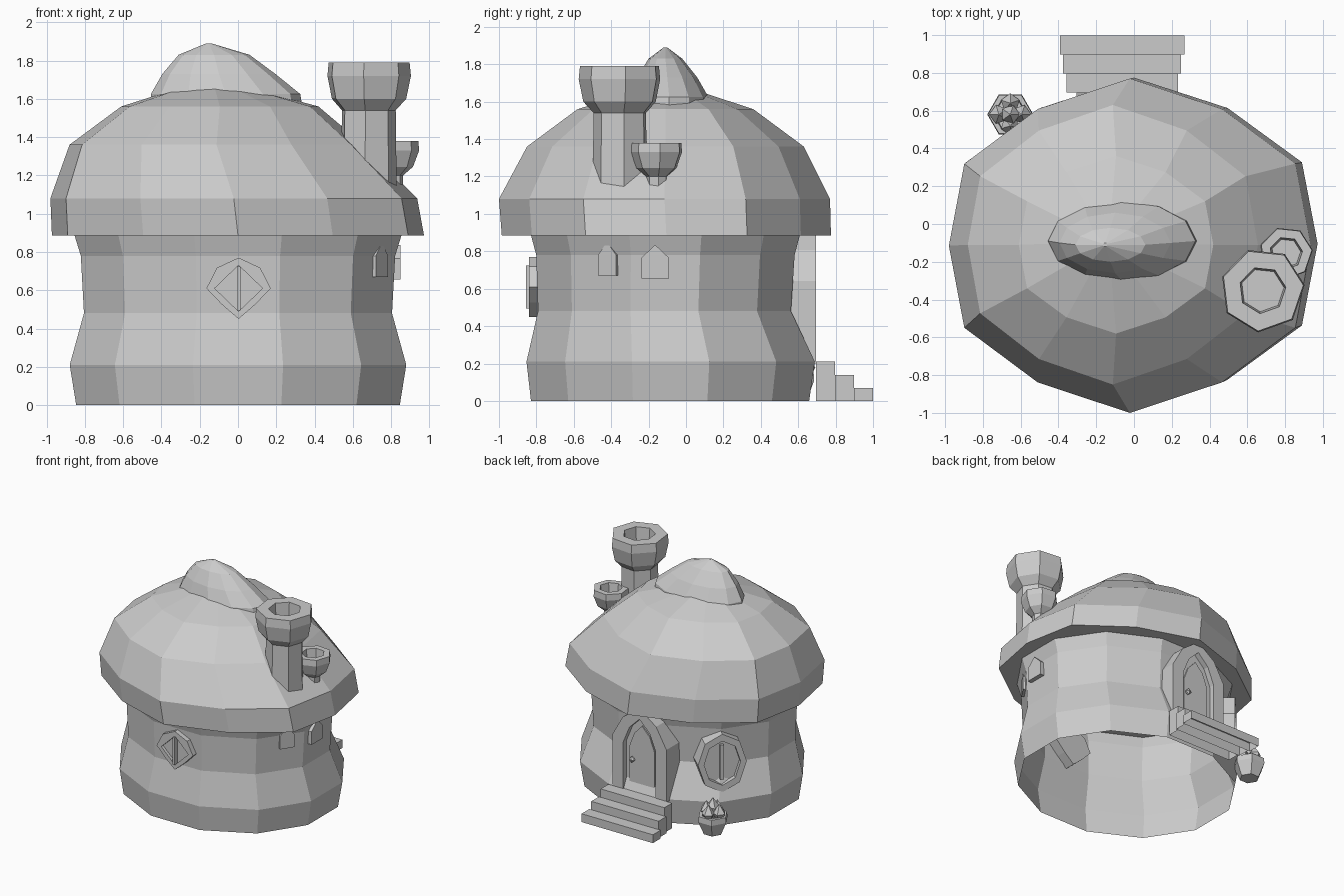
import bpy, bmesh, math
from math import sin, cos, pi, radians
from mathutils import Vector

cube = bpy.data.objects.get("Cube")
if cube:
    bpy.data.objects.remove(cube)

stone = bpy.data.materials.new("plain_grey")
stone.use_nodes = True
GREY = (0.6, 0.6, 0.6, 1)
stone.diffuse_color = GREY
stone.node_tree.nodes["Principled BSDF"].inputs["Base Color"].default_value = GREY


def loft(name, rings, start=True, end=True):
    """Skin a list of equal-length point loops, optionally capping the ends."""
    bm = bmesh.new()
    loops = [[bm.verts.new(p) for p in r] for r in rings]
    n = len(loops[0])
    for a, b in zip(loops, loops[1:]):
        for i in range(n):
            j = (i + 1) % n
            bm.faces.new((a[i], a[j], b[j], b[i]))
    if start:
        bm.faces.new(loops[0][::-1])
    if end:
        bm.faces.new(loops[-1])
    bmesh.ops.recalc_face_normals(bm, faces=bm.faces)
    mesh = bpy.data.meshes.new(name)
    bm.to_mesh(mesh)
    bm.free()
    mesh.materials.append(stone)
    ob = bpy.data.objects.new(name, mesh)
    bpy.context.scene.collection.objects.link(ob)
    return ob


def ring(n, z, cx, cy, rx, ry, phase=0.0, bulge=0.0):
    """Ellipse of points; bulge widens it sideways and tapers it front and back."""
    pts = []
    for i in range(n):
        a = 2 * pi * i / n + phase
        k = bulge * sin(2 * a) ** 2
        pts.append((cx + rx * (cos(a) + k * cos(a) ** 3),
                    cy + ry * (sin(a) - k * sin(a) ** 3), z))
    return pts


def turned(name, n, cx, cy, profile, phase=0.0):
    """Round part from a (radius, height) profile."""
    return loft(name, [ring(n, z, cx, cy, r, r, phase) for r, z in profile])


def on_wall(origin, angle, outline, depth):
    """Put a 2D outline on a plane facing the given compass angle."""
    a = radians(angle)
    out, side = Vector((cos(a), sin(a), 0)), Vector((-sin(a), cos(a), 0))
    return [Vector(origin) + side * u + out * depth + Vector((0, 0, v)) for u, v in outline]


def framed(name, origin, angle, outer, inner, back, front, recess):
    """Raised frame with a sunken panel."""
    steps = [(outer, back), (outer, front), (inner, front), (inner, recess)]
    return loft(name, [on_wall(origin, angle, o, d) for o, d in steps])


def slab(name, origin, angle, outline, back, front):
    return loft(name, [on_wall(origin, angle, outline, d) for d in (back, front)])


def rect(w, h):
    return [(-w, -h), (w, -h), (w, h), (-w, h)]


def octagon(rx, rz, upper=1.0, lower=1.0):
    """Eight points; the factors pull the diagonal ones in towards a diamond."""
    pts = []
    for i in range(8):
        k = 1 if i % 2 == 0 else (upper if i < 4 else lower)
        pts.append((k * rx * cos(i * pi / 4), k * rz * sin(i * pi / 4)))
    return pts


def arch(w, base, shoulder, tip):
    mid = shoulder + (tip - shoulder) * 0.6
    half = [(w, base), (w, shoulder), (w * 0.62, mid)]
    return half + [(0, tip)] + [(-u, v) for u, v in reversed(half)]


# Round wall, open underneath
wall = [(0, 0, -0.085, 0.875, 0.77), (0.21, 0, -0.082, 0.91, 0.798),
        (0.48, 0, -0.115, 0.833, 0.70), (0.78, 0, -0.11, 0.85, 0.715),
        (0.89, 0, -0.11, 0.885, 0.745)]
loft("wall", [ring(12, *w, phase=pi / 12) for w in wall], start=False, end=False)

# Domed roof leaning a little to one side
roof = [(0.885, 0, -0.105, 0.972, 0.88), (1.08, -0.022, -0.115, 0.958, 0.885),
        (1.36, -0.112, -0.11, 0.768, 0.74), (1.56, -0.095, -0.11, 0.515, 0.47),
        (1.652, -0.12, -0.1, 0.2, 0.18)]
loft("roof", [ring(12, *r, bulge=0.1) for r in roof])

# Pointed roof cap
cap = [(1.58, -0.062, -0.09, 0.395, 0.215), (1.625, -0.065, -0.09, 0.39, 0.21),
       (1.73, -0.1, -0.1, 0.295, 0.16), (1.83, -0.125, -0.11, 0.185, 0.09),
       (1.89, -0.153, -0.11, 0.012, 0.01)]
loft("roof_cap", [ring(12, *c) for c in cap])

# Chimneys with hollow pots
turned("large_chimney", 7, 0.68, -0.35,
       [(0.15, 1.1), (0.145, 1.54), (0.2, 1.6), (0.225, 1.72), (0.218, 1.79),
        (0.125, 1.79), (0.115, 1.68)], phase=0.12)
turned("small_chimney", 7, 0.805, -0.155,
       [(0.055, 1.13), (0.058, 1.2), (0.11, 1.245), (0.142, 1.33), (0.138, 1.38),
        (0.088, 1.38), (0.078, 1.3)], phase=0.12)

# Arched doorway at the back
door_at = (-0.055, 0.6, 0)
framed("doorway", door_at, 90, arch(0.25, 0.2, 0.64, 0.92),
       arch(0.15, 0.21, 0.6, 0.83), -0.12, 0.095, 0.05)
slab("door_panel", door_at, 90, arch(0.115, 0.21, 0.57, 0.76), 0.04, 0.06)
knob = [on_wall((0.028, 0.6, 0.465), 90, octagon(r, r, 0.75, 0.75), d)
        for r, d in [(0.01, 0.05), (0.026, 0.07), (0.026, 0.08), (0.008, 0.09)]]
loft("door_knob", knob)

# Three hollow steps, each lower one slightly wider
for i, (w, h) in enumerate([(0.295, 0.21), (0.312, 0.14), (0.33, 0.07)]):
    y = 0.695 + i * 0.101
    plan = [(-0.063 - w, y), (-0.063 + w, y), (-0.063 + w, y + 0.102), (-0.063 - w, y + 0.102)]
    loft("step_%d" % (i + 1), [[(px, py, z) for px, py in plan] for z in (0, h)], start=False)

# Diamond window at the front
front_at = (0.003, -0.79, 0.61)
framed("front_window", front_at, -90, octagon(0.168, 0.16, 0.95, 0.74),
       octagon(0.125, 0.12, 0.71, 0.71), -0.08, 0.05, 0.025)
slab("front_window_bar", front_at, -90, rect(0.009, 0.115), 0, 0.065)

# Eight-sided window beside the door
side_at = (-0.575, 0.375, 0.52)
framed("back_window", side_at, 138, octagon(0.19, 0.243), octagon(0.142, 0.185),
       -0.1, 0.09, 0.05)
slab("back_window_bar", side_at, 138, rect(0.014, 0.145), 0, 0.075)

# Two small pointed vents under the eave on the left side
for name, at, angle, w in [("vent_front", (0.71, -0.395, 0.67), -33, 0.058),
                           ("vent_middle", (0.80, -0.165, 0.655), 0, 0.074)]:
    slab(name, at, angle, [(-w, 0), (w, 0), (w, 0.11), (0, 0.18), (-w, 0.11)], -0.08, 0.05)

# Flower pot with pointed buds
pot_x, pot_y = -0.655, 0.58
turned("flower_pot", 6, pot_x, pot_y,
       [(0.075, 0), (0.122, 0.11), (0.118, 0.155), (0.09, 0.155), (0.085, 0.13)])
buds = [(0.06, 2 * pi * i / 4, 0) for i in range(4)] + [(0, 0, 0.04)]
for i, (r, a, lift) in enumerate(buds):
    turned("bud_%d" % (i + 1), 5, pot_x + r * cos(a), pot_y + r * sin(a),
           [(0.02, 0.12), (0.052, 0.18 + lift), (0.004, 0.25 + lift)], phase=a)
